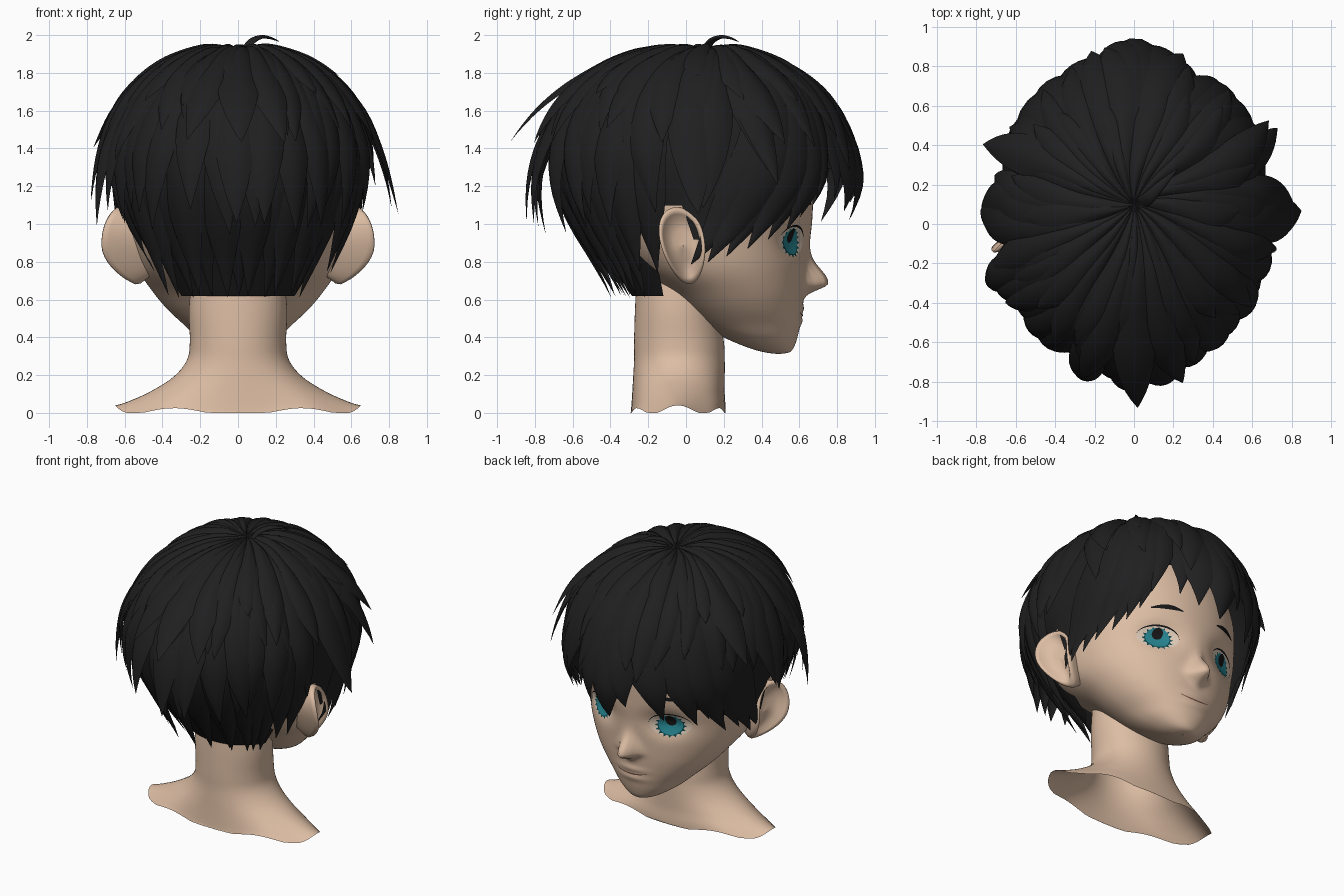
import bpy, bmesh, math, random
from math import sin, cos, pi, radians, exp
from mathutils import Vector
from mathutils.bvhtree import BVHTree

if "Cube" in bpy.data.objects:
    bpy.data.objects.remove(bpy.data.objects["Cube"])
random.seed(4)

def mat(name, r, g, b):
    m = bpy.data.materials.new(name)
    m.diffuse_color = (r, g, b, 1)
    m.use_nodes = True
    m.node_tree.nodes["Principled BSDF"].inputs["Base Color"].default_value = m.diffuse_color
    return m

SKIN = mat("skin", .72, .51, .37)
HAIR = mat("black_hair", .014, .014, .015)
WHITE = mat("eye_white", .74, .60, .48)
TEAL = mat("teal_iris", .02, .24, .29)
DARK = mat("dark_teal", .004, .06, .075)
BLACK = mat("black_detail", .008, .008, .009)
LIP = mat("mouth_line", .16, .07, .05)

def grid(rows, wrap=False):
    """Faces between equal-length rows of points."""
    n = len(rows[0])
    pts = [p for r in rows for p in r]
    faces = [(i*n+j, (i+1)*n+j, (i+1)*n+(j+1) % n, i*n+(j+1) % n)
             for i in range(len(rows)-1) for j in range(n if wrap else n-1)]
    return pts, faces

def build(name, parts, material, recalc=False):
    me = bpy.data.meshes.new(name)
    V, F = [], []
    for v, f in parts:
        F += [tuple(k+len(V) for k in q) for q in f]
        V += v
    me.from_pydata(V, [], F)
    bm = bmesh.new()
    bm.from_mesh(me)
    bmesh.ops.remove_doubles(bm, verts=bm.verts, dist=1e-5)
    if recalc:
        bmesh.ops.recalc_face_normals(bm, faces=bm.faces)
    bm.to_mesh(me)
    bm.free()
    me.materials.append(material)
    for p in me.polygons:
        p.use_smooth = True
    ob = bpy.data.objects.new(name, me)
    bpy.context.collection.objects.link(ob)
    return ob

def spline(rows, s):
    """Smooth interpolation through rows of numbers, s in 0..1."""
    x = min(max(s, 0), 1)*(len(rows)-1)
    i = min(int(x), len(rows)-2)
    t = x-i
    a, b, c, d = (rows[min(max(i+k, 0), len(rows)-1)] for k in (-1, 0, 1, 2))
    return [q+.5*t*(r-p+t*(2*p-5*q+4*r-w+t*(3*(q-r)+w-p))) for p, q, r, w in zip(a, b, c, d)]

def spow(v, n):
    return math.copysign(abs(v)**(2/n), v)

# Head: rings (z, back y, front y, half width) with nose, lips and eye sockets
HEAD = [(1.83, .04, .06, .01), (1.75, -.3, .36, .3), (1.55, -.5, .58, .5), (1.3, -.56, .67, .6),
        (1.05, -.5, .67, .6), (.9, -.42, .655, .575), (.76, -.28, .635, .53), (.64, -.1, .625, .45),
        (.55, .0, .615, .375), (.47, .09, .605, .29), (.40, .2, .59, .215), (.345, .33, .57, .13),
        (.32, .42, .545, .065), (.312, .485, .495, .005)]

def head_point(s, a):
    z, yb, yf, w = spline(HEAD, s)
    cy = yb+(yf-yb)*.45
    x = w*spow(cos(a), 2.08)
    y = cy+((yf-cy) if sin(a) > 0 else (cy-yb))*spow(sin(a), 2.08)
    if sin(a) > 0:
        up = exp(-((z-.685)/(.11 if z > .685 else .045))**2)
        y += .125*up*exp(-(x/(.03+.03*up))**2)
        y += .009*exp(-(x/.1)**2)*(exp(-((z-.55)/.022)**2)+exp(-((z-.485)/.025)**2))
        y -= .06*exp(-((abs(x)-.26)/.13)**2-((z-.92)/.09)**2)
    return (x, y, z)

NS = 128
head_rows = [[head_point(i/110, 2*pi*j/NS) for j in range(NS)] for i in range(111)]
head_geo = grid(head_rows, True)
build("head", [head_geo], SKIN, True)
bvh = BVHTree.FromPolygons([Vector(p) for p in head_geo[0]], head_geo[1])

# Neck flaring to a wavy open shoulder edge
NECK = [(.75, -.26, .12, .24), (.55, -.27, .17, .26), (.38, -.275, .2, .255), (.28, -.275, .205, .27),
        (.19, -.28, .205, .34), (.11, -.285, .205, .46), (.05, -.29, .21, .58), (.02, -.295, .21, .65)]
rows = []
for i in range(36):
    s = i/35
    z, yb, yf, w = spline(NECK, s)
    rows.append([(w*cos(a), (yb+yf)/2+(yf-yb)/2*spow(sin(a), 2.1),
                  max(0, z+s**4*(.02*cos(6*a)-.02*sin(a)**2)))
                 for a in (2*pi*j/72 for j in range(72))])
build("neck_and_shoulders", [grid(rows, True)], SKIN)

# Ears: cupped rim lofted outward from the head
for side, nm in ((1, "right_ear"), (-1, "left_ear")):
    rows = []
    for k, x0 in ((.7, .5), (.85, .58), (1, .655), (1.02, .685), (.95, .695), (.84, .675),
                  (.7, .64), (.4, .62), (.01, .625)):
        ring = []
        for j in range(40):
            a = 2*pi*j/40
            dy = .115*k*cos(a)*(1+.2*sin(a))
            dz = .2*k*sin(a)
            drop = 3.2*dz*dz if dz < 0 else 1.0*dz*dz
            ring.append((side*(x0-drop-.35*(dy+.03)), -.015+dy-.16*dz, .885+dz))
        rows.append(ring)
    build(nm, [grid(rows, True)], SKIN, True)

# Flat facial details projected on the face
def on_face(x, z, off):
    hit = bvh.ray_cast(Vector((x, 2, z)), Vector((0, -1, 0)))[0]
    return (x, hit.y+off, z)

def disc(name, cx, cz, rx, rz, off, material, spikes=0):
    rows = []
    for k in (.01, .35, .7, 1):
        ring = []
        for j in range(48):
            a = 2*pi*j/48
            r = k*(1.0 if not spikes or j % 3 else 1+spikes)
            ring.append(on_face(cx+r*rx*cos(a), cz+r*rz*sin(a), off))
        rows.append(ring)
    build(name, [grid(rows, True)], material, True)

def stroke(name, pts, half, off, material):
    n = len(pts)-1
    rows = [[on_face(x, z+d*half*(.25+sin(pi*i/n)), off) for d in (-1, 0, 1)]
            for i, (x, z) in enumerate(pts)]
    build(name, [grid(rows)], material, True)

for side, nm in ((1, "right"), (-1, "left")):
    ex = .268*side
    disc(nm+"_eye_white", ex, .91, .125, .078, .003, WHITE)
    disc(nm+"_lashes", ex, .902, .078, .067, .005, DARK, .22)
    disc(nm+"_iris", ex, .908, .073, .068, .007, TEAL)
    disc(nm+"_pupil", ex, .938, .033, .038, .009, BLACK)
    stroke(nm+"_upper_lid", [(ex+.128*cos(a), .91+.08*sin(a)) for a in
                             (pi*i/16 for i in range(17))], .004, .006, BLACK)
    stroke(nm+"_eyebrow", [(side*(.14+.2*t), 1.095+.022*sin(pi*(.15+.75*t))) for t in
                           (i/12 for i in range(13))], .013, .006, BLACK)
stroke("mouth", [(.115*t, .515+.016*t*t) for t in (i/10-1 for i in range(21))], .004, .005, LIP)

# Hair envelope: (z, back y, front y, half width behind, half width in front)
ENV = [(1.925, .099, .101, .001, .001), (1.905, -.16, .28, .2, .2), (1.84, -.38, .46, .38, .38),
       (1.73, -.55, .62, .52, .53), (1.58, -.66, .74, .62, .635), (1.39, -.71, .82, .68, .68),
       (1.2, -.68, .85, .66, .68), (1.0, -.58, .78, .59, .65), (.8, -.44, .68, .48, .63),
       (.61, -.31, .6, .36, .5)]

def env(a, s, lift=0):
    z, yb, yf, wb, wf = spline(ENV, s)
    cy = .1-.06*min(1, 3*s)
    f = min(1, max(0, (sin(a)+.25)/.25))
    n = 2.3 if sin(a) > 0 else 2.3+.2*max(-1, sin(a)*2)
    x = (wb+(wf-wb)*f)*spow(cos(a), n)
    y = cy+((yf-cy) if sin(a) > 0 else (cy-yb))*spow(sin(a), n)
    if sin(a) > 0:
        y += .09*exp(-(x/.18)**2)*min(1, s*1.8)
    out = Vector((x, y-.05, (z-1.15)*.7 if z > 1.15 else 0)).normalized()
    return Vector((x, y, z))+out*lift

def s_at(z):
    return next((i/300 for i in range(301) if spline(ENV, i/300)[0] <= z), 1)

def lock(az, zend, width, lift=.0, flick=.0, twist=0.0, tip=.62):
    """Tapered ridged strand from the crown down to zend."""
    rows, n, se = [], 22, s_at(zend)
    for i in range(n+1):
        t = i/n
        w = 1 if t < tip else max(.01, 1-((t-tip)/(1-tip))**1.4)
        a = az+twist*t**2+14*(1-t)**4
        k = min(1, t*4)
        h = lift*k+flick*max(0, (t-.45)/.55)**1.8
        rows.append([tuple(env(radians(a+u*width*w), t*se, h+k*w*(.035*(1-u*u)-.02)))
                     for u in (-1, -.6, -.2, .2, .6, 1)])
    return grid(rows)

# Under-cap following the hairline
def hairline(d):
    if -155 < d < -25:
        return .62
    d = d if d > -90 else -180-d
    left = d > 90
    d = 180-d if left else d
    for lim, z in ((-18, .8), (0, 1.1), (18, .92), (32, .99), (45, 1.08), (50, 1.2)):
        if d < lim:
            return z
    return 1.3 if left else 1.36
cap = [[tuple(env(radians(j*4-180), i/24*s_at(hairline(j*4-180)), -.03)) for j in range(90)]
       for i in range(25)]
build("hair_cap", [grid(cap, True)], HAIR)

r = random.uniform
# Nape layer
build("nape_hair", [lock(az, (.59 if -150 < az < -30 else .74)+r(.0, .04), 9, .0, r(.0, .12), r(-4, 4), .75)
                    for az in range(-162, -17, 9)], HAIR)
# Middle layer, tips lifting most at the very back
mid = [lock(az+r(-3, 3), r(.95, 1.1), 9, .015, r(.02, .08)+.17*max(0, -sin(radians(az)))**6, r(-8, 8), .62)
       for az in range(-166, -13, 9)]
mid += [lock(az, z, 8, .02, f, tw, .6) for az, z, f, tw in
        ((-3, 1.06, .17, 4), (8, 1.09, .13, -6), (20, 1.2, .1, 5), (184, 1.12, .09, -5),
         (172, 1.15, .08, 6), (198, 1.0, .2, 4), (208, 1.08, .12, -3))]
build("middle_hair", mid, HAIR)
# Upper layers
top = [lock(az+r(-4, 4), r(1.28, 1.5), 9, .025, r(.0, .06) if az < 0 else .01, r(-8, 8))
       for az in range(-180, 180, 13)]
top += [lock(az+r(-5, 5), r(1.58, 1.76), 11, .03, r(.0, .02), r(-8, 8)) for az in range(-180, 180, 22)]
top += [lock(az, z, 10, .035, f, tw) for az, z, f, tw in
        ((-91, 1.39, .19, 2), (-103, 1.42, .09, -6), (-78, 1.4, .1, 5), (150, 1.38, .1, 10), (22, 1.4, .07, 8))]
build("upper_hair", top, HAIR)

# Fringe: (tip azimuth, tip height, width, sweep), parted over one eyebrow
FRINGE = [(-1, .79, 12, -42), (5, .80, 13, -40), (13, .83, 13, -36), (22, .87, 13, -32),
          (32, .92, 12, -28), (40, .97, 11, -22), (47, 1.04, 10, -18), (53, 1.14, 9, -14),
          (69, 1.14, 8, -4), (79, 1.07, 11, 4), (90, 1.02, 12, 2), (99, 1.12, 10, 8),
          (106, 1.22, 10, 12), (117, 1.02, 12, 14), (126, 1.13, 10, 16), (136, .97, 12, 20),
          (144, 1.0, 11, 22), (153, .89, 13, 28), (163, .88, 12, 30), (171, .82, 13, 34),
          (179, .80, 12, 38)]
build("fringe", [lock(az-tw, z, w, .0+.012*(i % 2), -.015, tw, .68)
                 for i, (az, z, w, tw) in enumerate(FRINGE)], HAIR)

# Small stray tuft on the crown
path = [(.03, .1, 1.91), (.07, .13, 1.965), (.12, .18, 1.99), (.17, .23, 1.985), (.22, .28, 1.965)]
rows = []
for i in range(17):
    p = Vector(spline(path, i/16))
    w = .034*(1-(i/16)**2)+.001
    rows.append([tuple(p+Vector((w*cos(a)*.7, -w*cos(a)*.7, .4*w*sin(a)))) for a in
                 (2*pi*j/8 for j in range(8))])
build("crown_tuft", [grid(rows, True)], HAIR, True)
